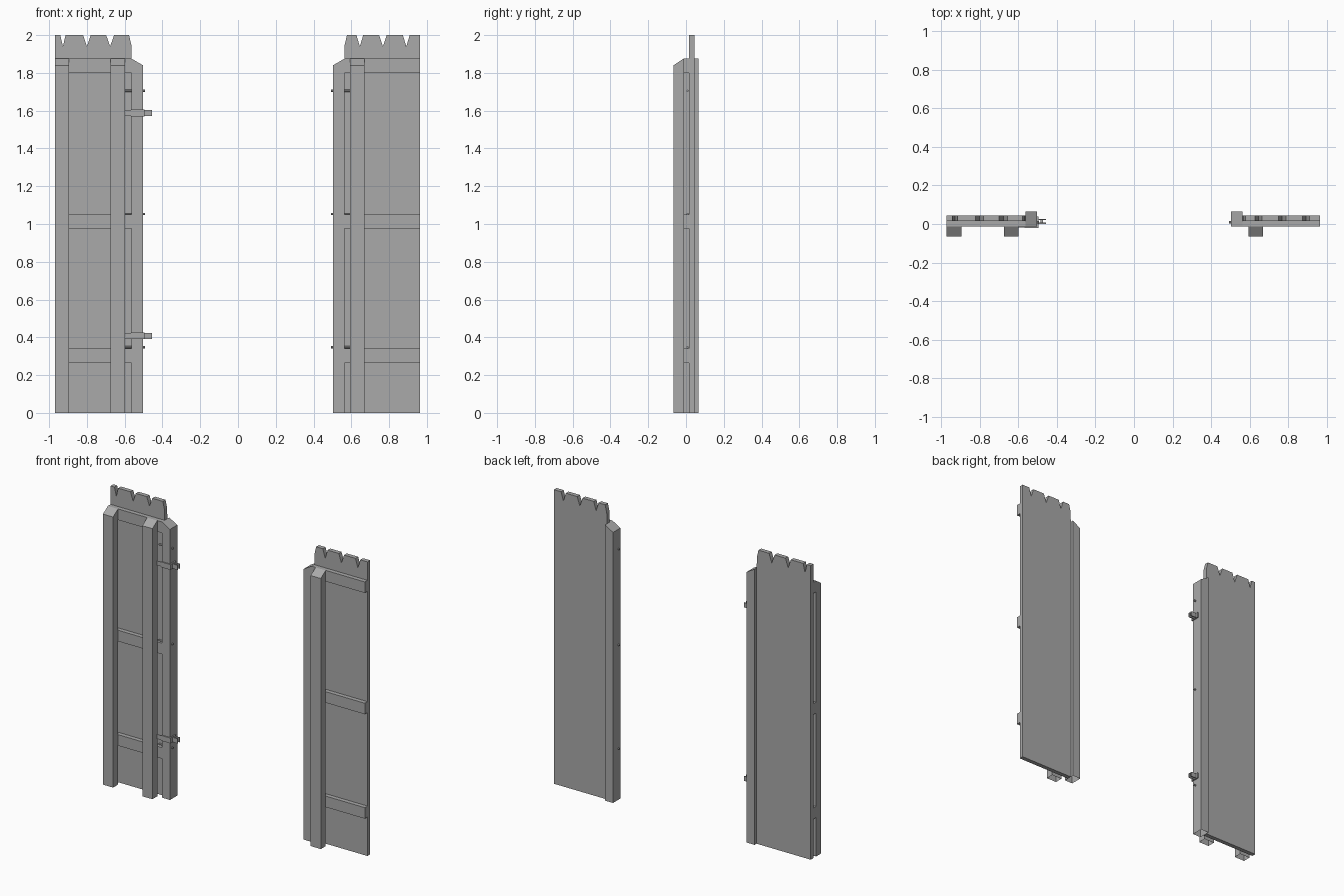
import bpy
import bmesh

cube = bpy.data.objects.get("Cube")
if cube:
    bpy.data.objects.remove(cube, do_unlink=True)

GREY = (0.4, 0.4, 0.4, 1)
mat = bpy.data.materials.new("plain grey")
mat.use_nodes = True
mat.diffuse_color = GREY
mat.node_tree.nodes["Principled BSDF"].inputs["Base Color"].default_value = GREY

# Depth layers shared by both fence sections
FRONT, POST_BACK, RAIL_BACK, PANEL_BACK, BACK = -0.066, -0.013, 0.016, 0.045, 0.066
POST_TOP, POST_LOW = 1.875, 1.84


def prism(name, profile, axis, lo, hi, open_bottom=False):
    """Extrude a 2D profile (other axis, z) along x or y."""
    bm = bmesh.new()
    rings = []
    for d in (lo, hi):
        rings.append([bm.verts.new((d, a, z) if axis == "x" else (a, d, z))
                      for a, z in profile])
    bm.faces.new(rings[0])
    bm.faces.new(rings[1])
    n = len(profile)
    for i in range(n):
        j = (i + 1) % n
        bm.faces.new((rings[0][i], rings[0][j], rings[1][j], rings[1][i]))
    bmesh.ops.recalc_face_normals(bm, faces=bm.faces)
    if open_bottom:
        under = [f for f in bm.faces if f.normal.z < -0.9]
        bmesh.ops.delete(bm, geom=under, context="FACES_ONLY")
    mesh = bpy.data.meshes.new(name)
    bm.to_mesh(mesh)
    bm.free()
    mesh.materials.append(mat)
    obj = bpy.data.objects.new(name, mesh)
    bpy.context.collection.objects.link(obj)
    return obj


def box(name, x0, x1, y0, y1, z0, z1):
    return prism(name, [(y0, z0), (y1, z0), (y1, z1), (y0, z1)], "x", x0, x1)


def rod(name, x0, x1, y, z, radius):
    bpy.ops.mesh.primitive_cylinder_add(vertices=8, radius=radius, depth=x1 - x0,
                                        location=((x0 + x1) / 2, y, z),
                                        rotation=(0, 1.5708, 0))
    obj = bpy.context.object
    obj.name = name
    obj.data.materials.append(mat)


def section(side, sign, outer, notches, posts):
    inner, gate = sign * 0.563, sign * 0.503

    # Boarded panel with a notched top edge
    top = [(outer, 0), (outer, 2)]
    for x, half in notches:
        top += [(x + sign * half, 2), (x, 1.94), (x - sign * half, 2)]
    top += [(inner + sign * 0.014, 2), (inner + sign * 0.002, 1.95), (inner, 1.87), (inner, 0)]
    prism(side + "_panel", top, "y", RAIL_BACK, PANEL_BACK)

    # Horizontal rails
    for i, z in enumerate((0.265, 0.975, 1.8)):
        box(f"{side}_rail_{i + 1}", min(outer, inner), max(outer, inner),
            POST_BACK, RAIL_BACK, z, z + 0.075)

    # Front posts, tops sloping forward
    slope = [(FRONT, 0), (POST_BACK, 0), (POST_BACK, POST_TOP), (FRONT, POST_LOW)]
    for i, x in enumerate(posts):
        prism(f"{side}_front_post_{i + 1}", slope, "x", x, x + 0.076, True)

    # Gate post, top sloping toward the opening
    jamb = [(inner, 0), (gate, 0), (gate, POST_LOW), (inner, POST_TOP)]
    prism(side + "_gate_post", jamb, "y", POST_BACK, BACK, True)

    # Bolts through the gate post
    ends = sorted((sign * 0.6, sign * 0.493))
    for i, z in enumerate((0.348, 1.053, 1.705)):
        rod(f"{side}_bolt_{i + 1}", *ends, 0.009, z, 0.006)


section("right", -1, -0.97,
        [(-0.927, 0.014), (-0.8, 0.02), (-0.677, 0.021)], (-0.97, -0.674))
section("left", 1, 0.963,
        [(0.891, 0.018), (0.767, 0.02), (0.645, 0.018)], (0.593,))

# Hinge brackets on one gate post: strap, side plate, twin lugs and pin
for label, z in (("lower", 0.408), ("upper", 1.588)):
    box(label + "_hinge_tail", -0.597, -0.56, -0.018, POST_BACK, z - 0.015, z + 0.015)
    box(label + "_hinge_strap", -0.566, -0.494, -0.021, POST_BACK, z - 0.018, z + 0.018)
    box(label + "_hinge_plate", -0.503, -0.494, POST_BACK, 0.04, z - 0.018, z + 0.018)
    for i, y in enumerate((0.0, 0.02)):
        box(f"{label}_hinge_lug_{i + 1}", -0.494, -0.455, y, y + 0.007, z - 0.016, z + 0.016)
    box(label + "_hinge_pin", -0.484, -0.472, 0.007, 0.02, z - 0.006, z + 0.006)
